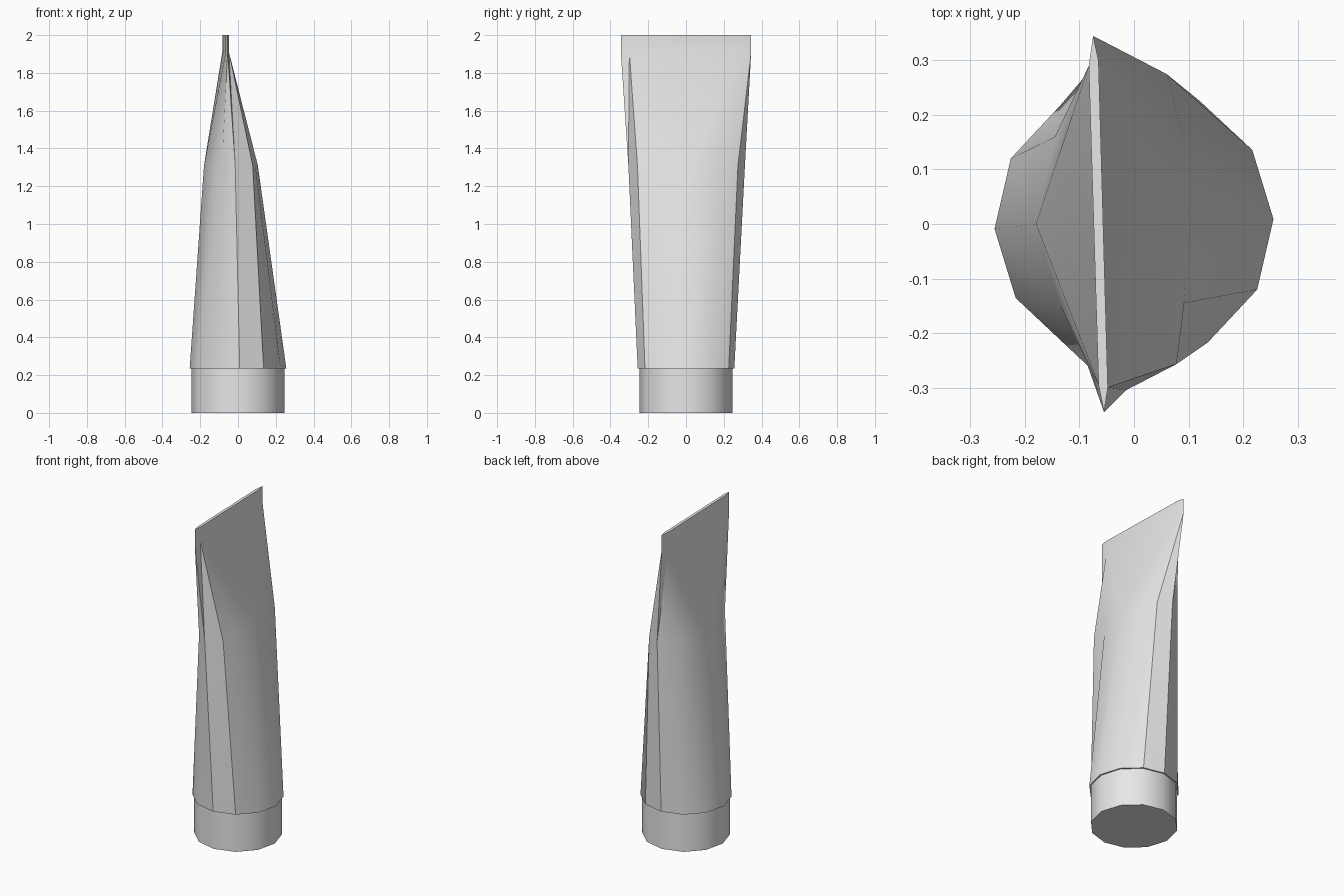
import bpy
import bmesh
from math import sin, cos, radians

cube = bpy.data.objects.get("Cube")
if cube:
    bpy.data.objects.remove(cube, do_unlink=True)

SIDES = 12
grey = bpy.data.materials.new("light_grey")
grey.use_nodes = True
grey.diffuse_color = (0.8, 0.8, 0.8, 1)
grey.node_tree.nodes["Principled BSDF"].inputs["Base Color"].default_value = grey.diffuse_color


def ring(bm, radius, z):
    angles = [radians(i * 360 / SIDES + 2) for i in range(SIDES)]
    return [bm.verts.new((radius * cos(a), radius * sin(a), z)) for a in angles]


def outline(bm, points, z):
    return [bm.verts.new((x, y, z)) for x, y in points]


def bridge(bm, low, high):
    n = len(low)
    for i in range(n):
        j = (i + 1) % n
        bm.faces.new((low[i], low[j], high[j], high[i]))


def finish(bm, name):
    bmesh.ops.recalc_face_normals(bm, faces=bm.faces[:])
    mesh = bpy.data.meshes.new(name)
    bm.to_mesh(mesh)
    bm.free()
    mesh.materials.append(grey)
    obj = bpy.data.objects.new(name, mesh)
    bpy.context.collection.objects.link(obj)
    bpy.ops.object.select_all(action="DESELECT")
    obj.select_set(True)
    bpy.context.view_layer.objects.active = obj
    bpy.ops.object.shade_smooth_by_angle(angle=radians(35))


# Cap that the tube stands on
bm = bmesh.new()
foot, rim = ring(bm, 0.247, 0), ring(bm, 0.247, 0.235)
bridge(bm, foot, rim)
bm.faces.new(foot)
bm.faces.new(rim)
finish(bm, "cap")

# Tube body: round shoulder, squeezed middle, flat crimped end
MIDDLE = [(0.105, 0.01), (0.09, 0.165), (0.06, 0.275), (-0.02, 0.312),
          (-0.095, 0.265), (-0.145, 0.16), (-0.18, 0), (-0.135, -0.15),
          (-0.085, -0.26), (-0.015, -0.305), (0.078, -0.257), (0.092, -0.145)]
CRIMP = [(-0.065, 0.3), (-0.075, 0.345), (-0.083, 0.29),
         (-0.065, -0.295), (-0.055, -0.345), (-0.048, -0.3)]
# Crimp corner that each middle corner runs up to
TARGET = [5, 0, 0, 1, 2, 2, 2, 3, 3, 4, 5, 5]

bm = bmesh.new()
shoulder = ring(bm, 0.256, 0.235)
middle = outline(bm, MIDDLE, 1.31)
crimp = outline(bm, CRIMP, 1.91)
end = outline(bm, CRIMP, 2)
bm.faces.new(shoulder)
bridge(bm, shoulder, middle)
for i in range(SIDES):
    j = (i + 1) % SIDES
    a, b = crimp[TARGET[i]], crimp[TARGET[j]]
    bm.faces.new((middle[i], middle[j], b))
    if a != b:
        bm.faces.new((middle[i], b, a))
bridge(bm, crimp, end)
bm.faces.new(end)
finish(bm, "tube_body")
